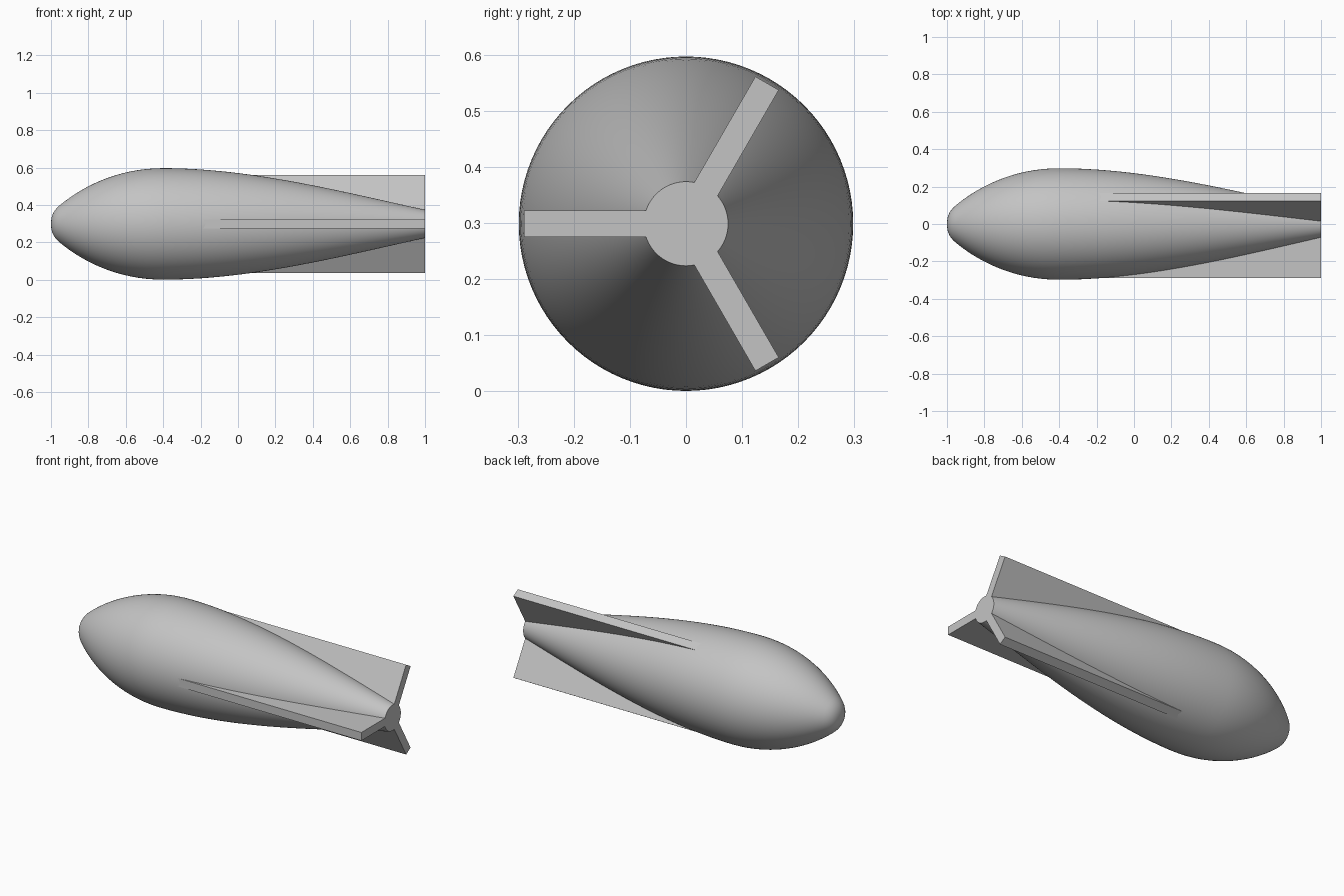
import bpy, bmesh, math
from mathutils import Vector, Matrix
from mathutils.geometry import interpolate_bezier

cube = bpy.data.objects.get("Cube")
if cube:
    bpy.data.objects.remove(cube, do_unlink=True)

AXIS_Z = 0.299
SIDES = 96

grey = bpy.data.materials.new("light_grey")
grey.use_nodes = True
colour = (0.55, 0.55, 0.55, 1)
grey.diffuse_color = colour
grey.node_tree.nodes["Principled BSDF"].inputs["Base Color"].default_value = colour


def finish(name, bm):
    bmesh.ops.recalc_face_normals(bm, faces=bm.faces)
    mesh = bpy.data.meshes.new(name)
    bm.to_mesh(mesh)
    bm.free()
    mesh.materials.append(grey)
    obj = bpy.data.objects.new(name, mesh)
    obj.location.z = AXIS_Z
    bpy.context.collection.objects.link(obj)
    return obj


# Hull profile: blunt nose, swelling forebody, long tapering tail
segments = [
    [(-1, 0), (-1, 0.045), (-0.985, 0.072), (-0.955, 0.098)],
    [(-0.955, 0.098), (-0.82, 0.21), (-0.63, 0.298), (-0.4, 0.298)],
    [(-0.4, 0.298), (0.06, 0.298), (0.53, 0.18), (1, 0.075)],
]
profile = []
for seg, steps in zip(segments, (8, 16, 28)):
    pts = interpolate_bezier(*[Vector((x, 0, r)) for x, r in seg], steps)
    profile += pts[1:] if profile else pts

# Hull: spin the profile around the long axis, then cap the tail
bm = bmesh.new()
verts = [bm.verts.new(p) for p in profile]
edges = [bm.edges.new(pair) for pair in zip(verts, verts[1:])]
bmesh.ops.spin(bm, geom=verts + edges, axis=(1, 0, 0), cent=(0, 0, 0),
               angle=math.tau, steps=SIDES)
bmesh.ops.remove_doubles(bm, verts=bm.verts, dist=0.0005)
bmesh.ops.holes_fill(bm, edges=[e for e in bm.edges if e.is_boundary], sides=0)
hull = finish("hull", bm)
bpy.context.view_layer.objects.active = hull
hull.select_set(True)
bpy.ops.object.shade_smooth_by_angle(angle=math.radians(35))

# Three straight tail fins that emerge from the hull
INNER, OUTER, THICK, START = 0.04, 0.289, 0.048, -0.25
for name, degrees in (("front_fin", 180), ("upper_fin", 60), ("lower_fin", -60)):
    bm = bmesh.new()
    place = (Matrix.Rotation(math.radians(degrees), 4, 'X')
             @ Matrix.Translation(((1 + START) / 2, (INNER + OUTER) / 2, 0))
             @ Matrix.Diagonal((1 - START, OUTER - INNER, THICK, 1)))
    bmesh.ops.create_cube(bm, size=1, matrix=place)
    finish(name, bm)
